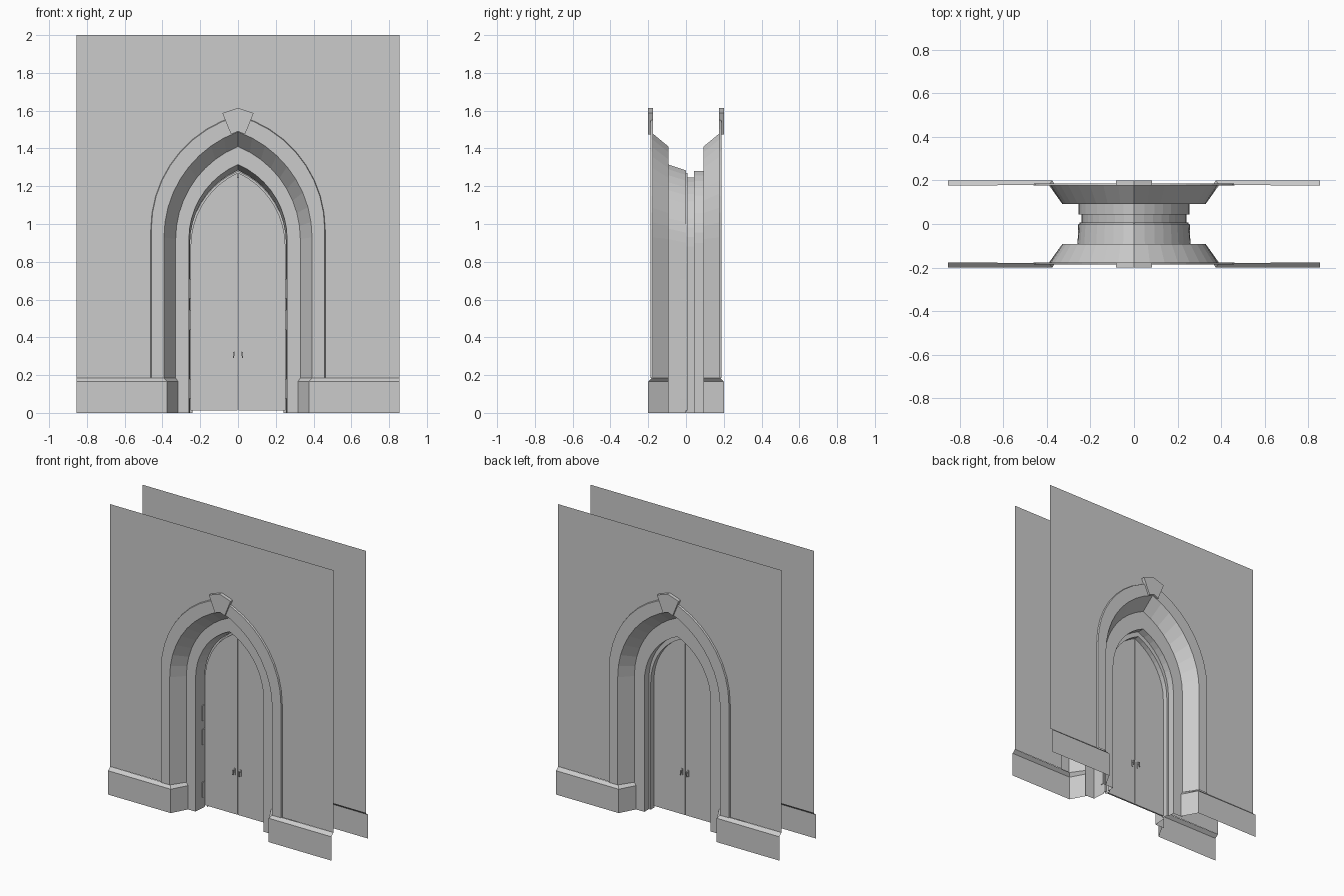
import bpy, bmesh, math

if "Cube" in bpy.data.objects:
    bpy.data.objects.remove(bpy.data.objects["Cube"])

stone = bpy.data.materials.new("grey_stone")
stone.diffuse_color = (0.6, 0.6, 0.6, 1)
stone.use_nodes = True
stone.node_tree.nodes["Principled BSDF"].inputs["Base Color"].default_value = stone.diffuse_color

WALL_Y, BAND_Y, PLINTH_Y, INNER_Y = 0.176, 0.187, 0.2, 0.093
PLINTH_Z = 0.185
SIDES = (("front", -1), ("back", 1))


def add_mesh(name, verts, faces):
    me = bpy.data.meshes.new(name)
    me.from_pydata(verts, [], faces)
    me.materials.append(stone)
    ob = bpy.data.objects.new(name, me)
    bpy.context.collection.objects.link(ob)
    return ob


def half_arch(w, spring, apex, n=9):
    """Points (x, z) of the left half of a pointed arch, springing to apex."""
    h = apex - spring
    r = (w * w + h * h) / (2 * w)
    end = math.asin(h / r)
    return [(r - w - r * math.cos(end * i / n), spring + r * math.sin(end * i / n))
            for i in range(n + 1)]


def arch(w, spring, apex, z0):
    left = [(-w, z0)] + half_arch(w, spring, apex)
    return left + [(-x, z) for x, z in reversed(left[:-1])]


def loft(name, rings, flip):
    """Strip of quads through rings of equal length."""
    n = len(rings[0])
    faces = []
    for k in range(len(rings) - 1):
        a, b = k * n, (k + 1) * n
        for i in range(n - 1):
            f = (a + i, b + i, b + i + 1, a + i + 1)
            faces.append(f[::-1] if flip else f)
    return add_mesh(name, [v for r in rings for v in r], faces)


def arch_loft(name, specs, z0, s):
    """specs: (half width, springing, apex, depth) from outside inwards."""
    rings = [[(x, s * y, z) for x, z in arch(w, sp, ap, z0)] for w, sp, ap, y in specs]
    return loft(name, rings, s > 0)


def prism(name, outline, y0, y1):
    """Solid from an (x, z) outline between two depths."""
    n = len(outline)
    verts = [(x, y, z) for y in (y0, y1) for x, z in outline]
    faces = [tuple(range(n)), tuple(range(2 * n - 1, n - 1, -1))]
    faces += [(i, n + i, n + (i + 1) % n, (i + 1) % n) for i in range(n)]
    ob = add_mesh(name, verts, faces)
    bm = bmesh.new()
    bm.from_mesh(ob.data)
    bmesh.ops.recalc_face_normals(bm, faces=bm.faces)
    bm.to_mesh(ob.data)
    bm.free()
    return ob


def box(name, x0, x1, y0, y1, z0, z1):
    return prism(name, [(x0, z0), (x1, z0), (x1, z1), (x0, z1)], y0, y1)


OUTER = (0.462, 0.97, 1.575)
for side, s in SIDES:
    # Wall sheet with the pointed opening, one half mirrored
    curve = half_arch(*OUTER)
    outline = [(-0.855, PLINTH_Z), (-OUTER[0], PLINTH_Z)] + curve + [(0, 2), (-0.855, 2)]
    n = len(outline)
    verts = [(m * x, s * WALL_Y, z) for m in (1, -1) for x, z in outline]
    faces = [tuple(range(n)), tuple(range(2 * n - 1, n - 1, -1))]
    if s > 0:
        faces = [f[::-1] for f in faces]
    add_mesh(side + "_wall", verts, faces)

    # Raised arch band and splayed reveal
    arch_loft(side + "_arch_band",
              [OUTER + (WALL_Y,), (0.459, 0.97, 1.571, BAND_Y),
               (0.392, 0.93, 1.488, BAND_Y), (0.33, 0.92, 1.41, INNER_Y)],
              PLINTH_Z, s)

    # Keystone
    prism(side + "_keystone",
          [(-0.037, 1.475), (0, 1.49), (0.037, 1.475),
           (0.083, 1.587), (0, 1.615), (-0.083, 1.587)], s * PLINTH_Y, s * WALL_Y)

    # Plinth with bevelled top, turning into the splay
    for hand, m in (("left", -1), ("right", 1)):
        outer = [(0.855, PLINTH_Y), (0.375, PLINTH_Y), (0.317, INNER_Y)]
        inner = [(0.855, WALL_Y), (0.392, WALL_Y + 0.004), (0.33, INNER_Y)]
        rings = [[(m * x, s * y, z) for x, y in path]
                 for path, z in ((outer, 0), (outer, 0.165), (inner, PLINTH_Z))]
        loft(side + "_plinth_" + hand, rings, m * s < 0)

# Inner reveals on both sides of the doors
arch_loft("front_inner_reveal",
          [(0.33, 0.92, 1.41, INNER_Y), (0.26, 0.92, 1.315, INNER_Y),
           (0.254, 0.90, 1.284, 0)], 0, -1)
arch_loft("back_inner_reveal",
          [(0.33, 0.92, 1.41, INNER_Y), (0.254, 0.90, 1.28, INNER_Y),
           (0.254, 0.90, 1.28, 0.043), (0.24, 0.88, 1.245, 0.043),
           (0.24, 0.88, 1.245, 0.002)], 0, 1)

# Door leaves, hinges and handles
for hand, m in (("left", 1), ("right", -1)):
    gap = 0.0015
    pts = [(-gap, 0.013), (-0.251, 0.013)] + half_arch(0.251, 0.88, 1.272)
    pts[-1] = (-gap, 1.271)
    prism("door_" + hand, [(m * x, z) for x, z in pts], -0.003, 0.008)
    for i, z in enumerate((0.075, 0.44, 0.605)):
        box(f"hinge_{hand}_{i + 1}", -m * 0.258, -m * 0.25, -0.03, -0.003, z, z + 0.105)
    for side, s in SIDES:
        face = -0.003 if s < 0 else 0.008
        # Slim handle: rosette, stem and hanging pull
        box(f"{side}_handle_plate_{hand}", -m * 0.027, -m * 0.018, face, face + s * 0.004, 0.285, 0.33)
        box(f"{side}_handle_stem_{hand}", -m * 0.025, -m * 0.02, face, face + s * 0.02, 0.314, 0.32)
        prism(f"{side}_handle_pull_{hand}",
              [(-m * x, z) for x, z in ((0.018, 0.325), (0.026, 0.322), (0.024, 0.305),
                                        (0.028, 0.29), (0.022, 0.29), (0.019, 0.305))],
              face + s * 0.016, face + s * 0.022)
